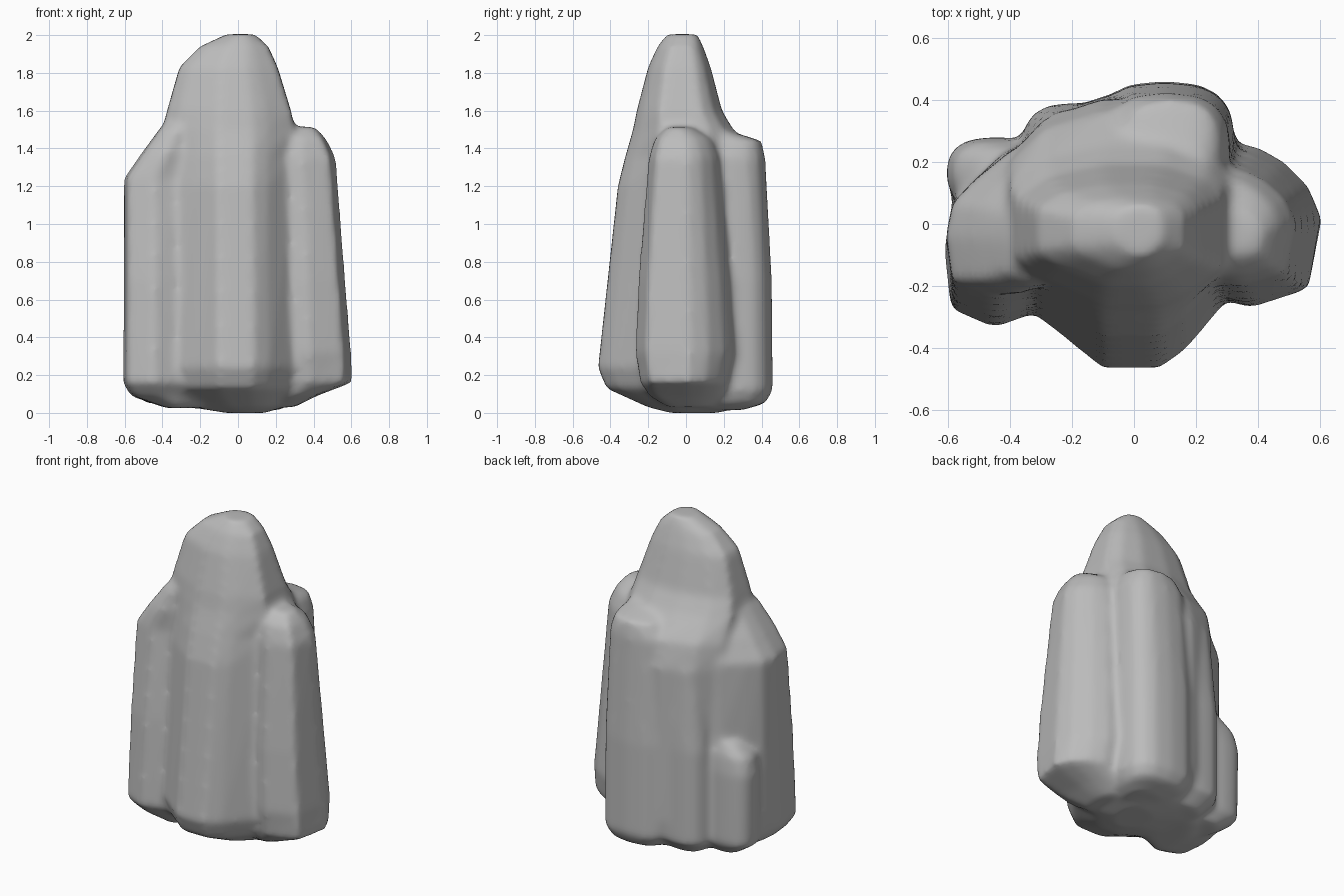
import bpy
import bmesh
from math import cos, sin, pi, copysign

default_cube = bpy.data.objects.get("Cube")
if default_cube:
    bpy.data.objects.remove(default_cube)

stone = bpy.data.materials.new("grey stone")
stone.use_nodes = True
stone_colour = (0.5, 0.5, 0.5, 1)
stone.diffuse_color = stone_colour
stone.node_tree.nodes["Principled BSDF"].inputs["Base Color"].default_value = stone_colour


def rounded_outline(sides=16, power=0.75):
    """Soft square that fills the range -1 to 1."""
    angles = [2 * pi * i / sides for i in range(sides)]
    return [(copysign(abs(cos(a)) ** power, cos(a)),
             copysign(abs(sin(a)) ** power, sin(a))) for a in angles]


def fitted(footprint):
    """Rescale a footprint so that it fills the range -1 to 1."""
    xs, ys = zip(*footprint)
    return [(2 * (x - min(xs)) / (max(xs) - min(xs)) - 1,
             2 * (y - min(ys)) / (max(ys) - min(ys)) - 1) for x, y in footprint]


def add_column(bm, outline, levels):
    """Loft an outline through boxes given as (z, left, right, front, back)."""
    rings = []
    for z, left, right, front, back in levels:
        cx, cy = (left + right) / 2, (front + back) / 2
        wx, wy = (right - left) / 2, (back - front) / 2
        rings.append([bm.verts.new((cx + u * wx, cy + v * wy, z)) for u, v in outline])
    bm.faces.new(list(reversed(rings[0])))
    bm.faces.new(rings[-1])
    count = len(outline)
    for lower, upper in zip(rings, rings[1:]):
        for i in range(count):
            j = (i + 1) % count
            bm.faces.new((lower[i], lower[j], upper[j], upper[i]))


soft = rounded_outline()
# Footprints of the wedge-fronted centre and the two side columns
wedge = fitted([(.3, -.23), (.3, .2), (.24, .32), (.1, .41), (-.1, .41), (-.28, .34),
                (-.39, .2), (-.39, -.18), (-.32, -.28), (-.22, -.36), (-.1, -.46),
                (.08, -.46), (.16, -.4)])
plus_side = fitted([(.61, .02), (.57, .12), (.49, .2), (.4, .25), (.3, .26), (.16, .2),
                    (.16, -.15), (.28, -.24), (.38, -.27), (.57, -.21)])
minus_side = fitted([(-.1, -.2), (-.1, .22), (-.3, .28), (-.4, .26), (-.52, .14),
                     (-.59, .05), (-.61, -.08), (-.59, -.27), (-.45, -.33), (-.31, -.28)])

bm = bmesh.new()

# Tall central column with the peak
add_column(bm, wedge, [
    (0, -.06, .14, -.08, .16), (.03, -.25, .24, -.2, .3),
    (.13, -.38, .29, -.42, .4), (.24, -.4, .31, -.465, .41),
    (1.2, -.4, .3, -.36, .4), (1.36, -.4, .3, -.32, .36), (1.5, -.4, .3, -.28, .25),
    (1.6, -.375, .28, -.26, .19), (1.83, -.31, .21, -.2, .13),
    (1.94, -.2, .16, -.15, .09), (2.005, -.06, .09, -.1, .06)])

# Column on the +x side
add_column(bm, plus_side, [
    (.03, .2, .3, -.1, .14), (.09, .17, .42, -.2, .2),
    (.16, .16, .605, -.245, .225), (.32, .16, .6, -.27, .26),
    (.7, .16, .57, -.255, .235), (1.35, .16, .52, -.2, .18),
    (1.45, .2, .47, -.17, .14), (1.515, .28, .41, -.1, .03)])

# Broad shoulder on the -x side
add_column(bm, minus_side, [
    (.025, -.38, -.2, -.2, .18), (.09, -.57, -.12, -.27, .25),
    (.16, -.61, -.1, -.335, .28), (.7, -.605, -.1, -.3, .27),
    (1.24, -.605, -.1, -.235, .25), (1.37, -.515, -.1, -.23, .23),
    (1.5, -.42, -.1, -.2, .17), (1.56, -.36, -.1, -.16, .12)])

# Column at the back, towards +x
add_column(bm, soft, [
    (.015, .02, .22, .1, .3), (.05, -.08, .29, .1, .42),
    (.12, -.13, .325, .08, .46), (.7, -.13, .325, .08, .455),
    (1.35, -.1, .31, .06, .42), (1.44, -.04, .28, .06, .4),
    (1.49, .02, .24, .06, .24)])

# Slim column at the back, towards -x
add_column(bm, soft, [
    (.03, -.28, -.05, .1, .3), (.12, -.36, -.02, .1, .39),
    (.7, -.36, -.02, .1, .39), (1.2, -.32, 0, .08, .37),
    (1.36, -.29, 0, .06, .32), (1.5, -.24, 0, .04, .23)])

# Low spur at the back corner of the -x side, ending in a ledge
add_column(bm, soft, [
    (.05, -.48, -.3, .05, .22), (.13, -.6, -.28, .03, .28),
    (.58, -.605, -.28, .05, .28), (.68, -.58, -.26, .06, .27),
    (.76, -.49, -.24, .08, .25)])

bmesh.ops.recalc_face_normals(bm, faces=bm.faces[:])
mesh = bpy.data.meshes.new("rock_cluster")
bm.to_mesh(mesh)
bm.free()
mesh.materials.append(stone)
rock = bpy.data.objects.new("rock_cluster", mesh)
bpy.context.collection.objects.link(rock)
for face in mesh.polygons:
    face.use_smooth = True

# Fuse the columns into one weathered stone
fuse = rock.modifiers.new("fuse columns", "REMESH")
fuse.mode = "VOXEL"
fuse.voxel_size = 0.02
fuse.use_smooth_shade = True
weather = rock.modifiers.new("soften creases", "SMOOTH")
weather.factor = 0.5
weather.iterations = 9
